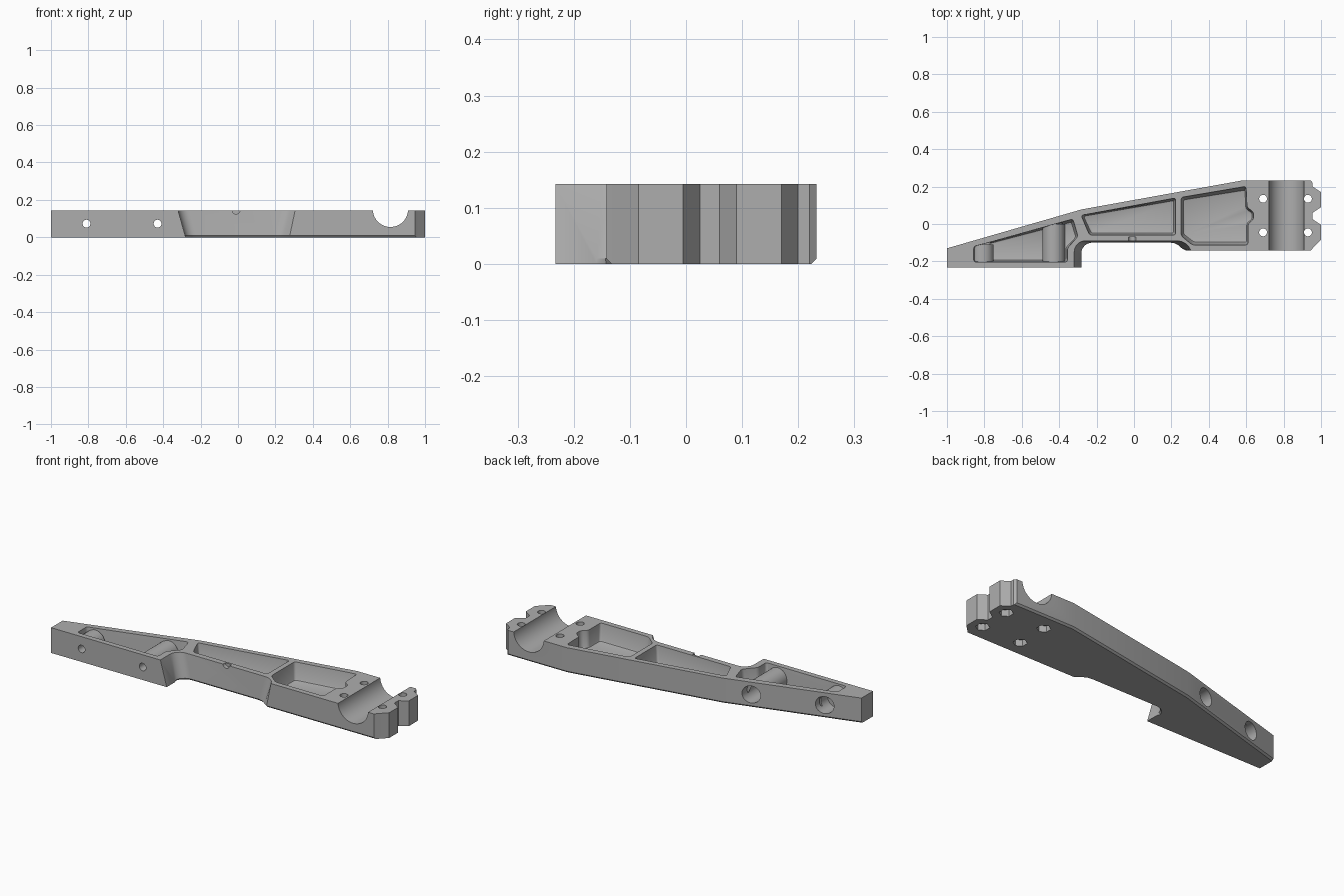
import bpy, bmesh
from math import radians, sin, cos
from mathutils import Vector, Matrix

if "Cube" in bpy.data.objects:
    bpy.data.objects.remove(bpy.data.objects["Cube"])

H = 0.142
grey = bpy.data.materials.new("machined grey")
grey.use_nodes = True
grey.diffuse_color = (0.42, 0.42, 0.42, 1)
grey.node_tree.nodes["Principled BSDF"].inputs["Base Color"].default_value = (0.42, 0.42, 0.42, 1)


def make(name, bm):
    bmesh.ops.recalc_face_normals(bm, faces=bm.faces[:])
    mesh = bpy.data.meshes.new(name)
    bm.to_mesh(mesh)
    bm.free()
    mesh.materials.append(grey)
    ob = bpy.data.objects.new(name, mesh)
    bpy.context.collection.objects.link(ob)
    return ob


def prism(bottom, top, z0, z1):
    bm = bmesh.new()
    a = [bm.verts.new((x, y, z0)) for x, y in bottom]
    b = [bm.verts.new((x, y, z1)) for x, y in top]
    bm.faces.new(a[::-1])
    bm.faces.new(b)
    for i in range(len(a)):
        j = (i + 1) % len(a)
        bm.faces.new((a[i], a[j], b[j], b[i]))
    bm.normal_update()
    return bm


def bevel(bm, edges, size, steps):
    bmesh.ops.bevel(bm, geom=edges, offset=size, offset_type="OFFSET", segments=steps,
                    profile=0.5, affect="EDGES", clamp_overlap=True)
    bm.normal_update()


def rod(name, start, end, r, sides=32):
    start, end = Vector(start), Vector(end)
    d = end - start
    bm = bmesh.new()
    m = Matrix.Translation((start + end) / 2) @ d.to_track_quat("Z", "Y").to_matrix().to_4x4()
    bmesh.ops.create_cone(bm, cap_ends=True, segments=sides, radius1=r, radius2=r,
                          depth=d.length, matrix=m)
    return make(name, bm)


def combine(body, tool, op="DIFFERENCE"):
    mod = body.modifiers.new(tool.name, "BOOLEAN")
    mod.object, mod.operation, mod.solver = tool, op, "EXACT"
    bpy.context.view_layer.objects.active = body
    bpy.ops.object.modifier_apply(modifier=mod.name)
    bpy.data.objects.remove(tool)


def arc(cx, cy, r, a0, a1, n=6):
    return [(cx + r * cos(radians(a0 + (a1 - a0) * i / n)),
             cy + r * sin(radians(a0 + (a1 - a0) * i / n))) for i in range(n + 1)]


def shift(pts, dx, dy):
    return [(x + dx, y + dy) for x, y in pts]


# Plan outline, with the front recess leaning outward towards the top
left_fillet = arc(-0.22, -0.16, 0.06, 180, 90)
right_fillet = arc(0.19, -0.18, 0.08, 90, 40, 3)
end = [(0.945, -0.142), (0.955, -0.13), (1, -0.085), (1, -0.005), (0.955, 0.025),
       (0.955, 0.06), (1, 0.09), (1, 0.17), (0.955, 0.2), (0.955, 0.22), (0.945, 0.233)]
back = [(0.58, 0.233), (-0.28, 0.078), (-1, -0.13)]
tail = end + back
bottom = [(-1, -0.233), (-0.28, -0.233)] + left_fillet + right_fillet + [(0.275, -0.142)] + tail
top = ([(-1, -0.233), (-0.32, -0.233)] + shift(left_fillet, -0.04, 0.01)
       + shift(right_fillet, 0.04, 0.01) + [(0.305, -0.142)] + tail)
bm = prism(bottom, top, 0, H)


# Bottom chamfer along the back edges and the front of the recess and clamp block
def chamfered(e):
    pts = [v.co for v in e.verts]
    if any(p.z > 0.001 for p in pts):
        return False
    on_back = all(min((p - Vector((x, y, 0))).length for x, y in back + end[-1:]) < 0.001
                  for p in pts)
    on_front = all(-0.285 < p.x < 0.95 and -0.17 < p.y < -0.08 for p in pts)
    return on_back or on_front


bevel(bm, [e for e in bm.edges if chamfered(e)], 0.013, 1)
bracket = make("bracket_arm", bm)


# Drafted, rounded weight-saving pockets
def pocket(name, pts, floor, radius):
    bm = prism(pts, pts, floor, H + 0.02)
    bevel(bm, [e for e in bm.edges if abs(e.verts[0].co.z - e.verts[1].co.z) > 0.01], radius, 4)
    base = [v for v in bm.verts if v.co.z < floor + 0.001]
    c = sum((v.co for v in base), Vector()) / len(base)
    for v in base:
        v.co.x = c.x + (v.co.x - c.x) * 0.95
        v.co.y = c.y + (v.co.y - c.y) * 0.88
    bm.normal_update()
    bevel(bm, [e for e in bm.edges if all(v.co.z < floor + 0.001 for v in e.verts)], 0.008, 2)
    return make(name, bm)


pockets = [
    [(-0.86, -0.205), (-0.355, -0.205), (-0.355, -0.13), (-0.298, -0.065),
     (-0.325, 0.03), (-0.86, -0.12)],
    [(-0.24, -0.06), (0.225, -0.06), (0.225, 0.142), (-0.285, 0.047)],
    [(0.31, -0.115), (0.61, -0.115), (0.61, 0.0), (0.64, 0.025), (0.64, 0.065),
     (0.605, 0.09), (0.6, 0.205), (0.25, 0.145), (0.25, -0.065)],
]
for i, pts in enumerate(pockets):
    combine(bracket, pocket("pocket_%d" % i, pts, 0.045, 0.012))

# Bolt bosses across the narrow pocket, counterbored from the back
mid = 0.073
for x, back_y, seat in ((-0.81, -0.11, -0.17), (-0.43, 0.0, -0.17)):
    combine(bracket, rod("boss", (x, -0.22, mid), (x, back_y, mid), 0.06), "UNION")
    combine(bracket, rod("bolt_hole", (x, -0.3, mid), (x, 0.2, mid), 0.021, 24))
    combine(bracket, rod("counterbore", (x, seat, mid), (x, 0.2, mid), 0.048))

# Half-round clamp saddle and the small notch in the front wall
combine(bracket, rod("saddle", (0.815, -0.4, 0.149), (0.815, 0.4, 0.149), 0.094, 64))
combine(bracket, rod("notch", (-0.01, -0.13, H + 0.003), (-0.01, -0.07, H + 0.003), 0.021, 20))

# Clamp bolt holes with hexagonal nut seats underneath
for x in (0.69, 0.93):
    for y in (-0.045, 0.135):
        combine(bracket, rod("clamp_hole", (x, y, -0.1), (x, y, 0.3), 0.021, 24))
        combine(bracket, rod("nut_seat", (x, y, -0.1), (x, y, 0.035), 0.036, 6))

bpy.ops.object.select_all(action="DESELECT")
bracket.select_set(True)
bpy.context.view_layer.objects.active = bracket
bpy.ops.object.shade_smooth_by_angle(angle=radians(30))
